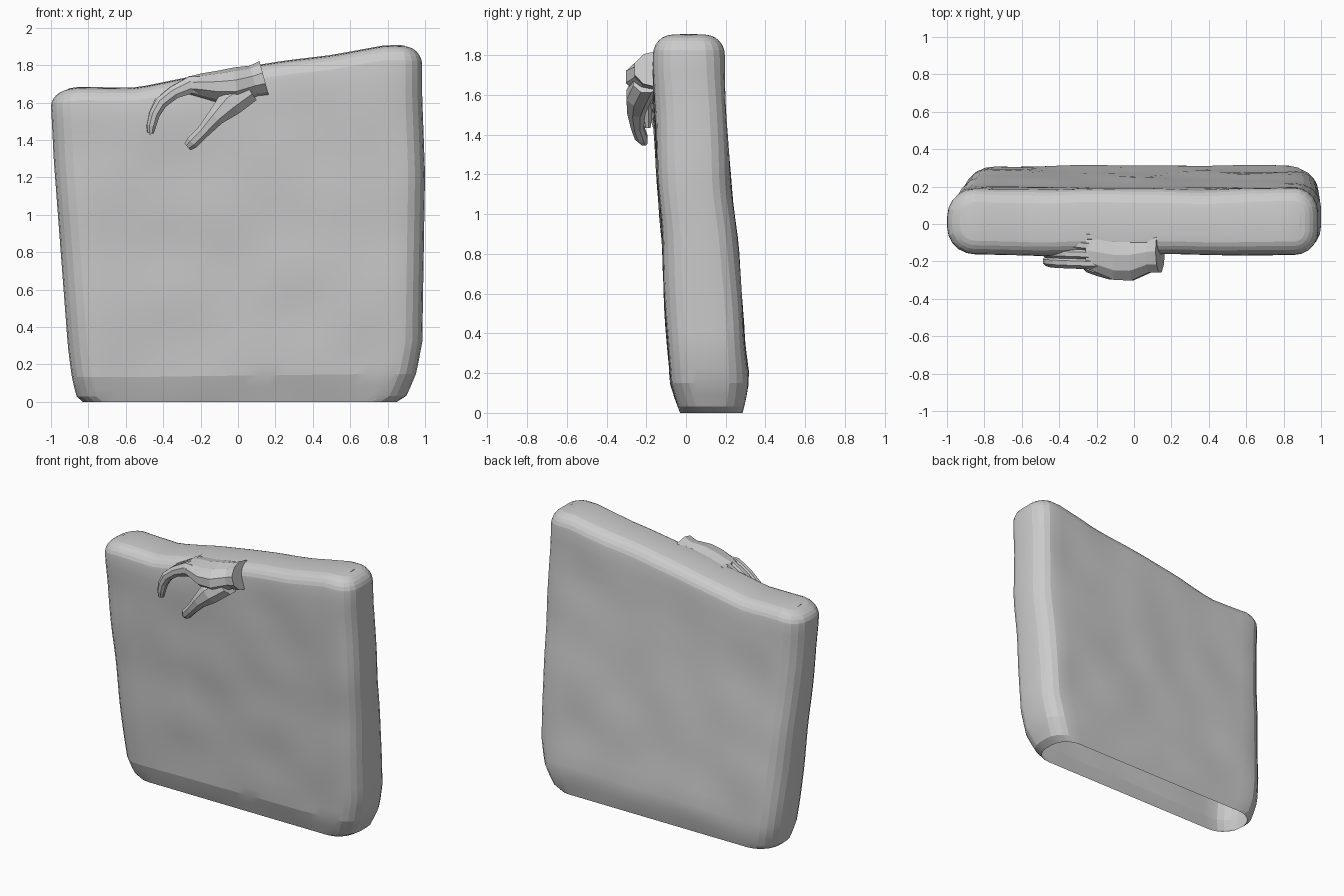
import bpy, bmesh, math
from mathutils import Vector, noise

if "Cube" in bpy.data.objects:
    bpy.data.objects.remove(bpy.data.objects["Cube"])


def lerp(table, t):
    """Piecewise-linear lookup in a list of (key, value)."""
    if t <= table[0][0]:
        return table[0][1]
    for (a, va), (b, vb) in zip(table, table[1:]):
        if t <= b:
            return va + (vb - va) * (t - a) / (b - a)
    return table[-1][1]


def loft(name, rings, cap_start=False, cap_end=False):
    """Skin closed rings of points into one object."""
    bm = bmesh.new()
    loops = [[bm.verts.new(p) for p in r] for r in rings]
    n = len(rings[0])
    for a, b in zip(loops, loops[1:]):
        for i in range(n):
            j = (i + 1) % n
            bm.faces.new((a[i], a[j], b[j], b[i]))
    if cap_start:
        bm.faces.new(loops[0][::-1])
    if cap_end:
        bm.faces.new(loops[-1])
    bmesh.ops.remove_doubles(bm, verts=bm.verts, dist=0.0005)
    bmesh.ops.recalc_face_normals(bm, faces=bm.faces)
    me = bpy.data.meshes.new(name)
    bm.to_mesh(me)
    bm.free()
    ob = bpy.data.objects.new(name, me)
    bpy.context.collection.objects.link(ob)
    return ob


# Slab silhouettes: sides, front and back by height, top edge by x
LEFT = [(0, -.83), (.03, -.865), (.14, -.89), (.3, -.91), (1.3, -.985), (1.6, -1.0)]
RIGHT = [(0, .85), (.03, .90), (.14, .95), (.3, .985), (1.2, 1.0), (1.6, .985)]
FRONT = [(0, -.03), (.13, -.075), (.5, -.10), (1.0, -.13), (1.6, -.165)]
BACK = [(0, .285), (.05, .297), (.13, .31), (.2, .31), (.6, .275), (1.0, .235),
        (1.4, .2), (1.8, .185)]
TOP = [(-.95, 1.665), (-.85, 1.68), (-.55, 1.675), (-.25, 1.735), (0, 1.78),
       (.25, 1.82), (.5, 1.85), (.8, 1.905), (.92, 1.90)]
MEAN = 1.78


def slab_ring(h, inset, flatten=False):
    xl, xr = lerp(LEFT, h * .94) + inset, lerp(RIGHT, h * 1.05) - inset
    yf, yb = lerp(FRONT, h) + inset, lerp(BACK, h) - inset
    rl, rr = max(.15 - inset, .05), max(.13 - inset, .05)
    half = (yb - yf) / 2
    rl, rr = min(rl, half), min(rr, half)
    pts = []

    def corner(cx, cy, r, start):
        for k in range(6):
            a = math.radians(start + 18 * k)
            pts.append((cx + r * math.cos(a), cy + r * math.sin(a)))

    def side(x0, x1, y):
        for k in range(1, 24):
            pts.append((x0 + (x1 - x0) * k / 24, y))

    corner(xl + rl, yf + rl, rl, 180)
    side(xl + rl, xr - rr, yf)
    corner(xr - rr, yf + rr, rr, 270)
    corner(xr - rr, yb - rr, rr, 0)
    side(xr - rr, xl + rl, yb)
    corner(xl + rl, yb - rl, rl, 90)
    out = []
    for x, y in pts:
        if flatten:
            y = (yf + yb) / 2
        z = h * lerp(TOP, x) / MEAN
        w = .012 * noise.noise(Vector((x * 3, y * 3, z * 3))) * min(1, z * 4)
        out.append((x, y + w, z))
    return out


# Leaning rounded slab, open underneath
R = .095
rings = [slab_ring(h, 0) for h in (0, .03, .08, .14, .2, .3)]
rings += [slab_ring(.3 + (MEAN - R - .3) * k / 18, 0) for k in range(1, 19)]
for k in range(1, 7):
    a = math.pi / 12 * k
    rings.append(slab_ring(MEAN - R * (1 - math.sin(a)), R * (1 - math.cos(a))))
rings.append(slab_ring(MEAN + .004, R, True))
slab = loft("leaning_slab", rings)
bpy.context.view_layer.objects.active = slab
slab.select_set(True)
bpy.ops.object.shade_smooth_by_angle(angle=math.radians(12))


def limb(name, sections, sides=8):
    """Faceted limb: sections are (x, y, z, half depth in y, half thickness)."""
    c = [Vector(s[:3]) for s in sections]
    rings = []
    for i, s in enumerate(sections):
        t = c[min(i + 1, len(c) - 1)] - c[max(i - 1, 0)]
        n = Vector((-t.z, 0, t.x)).normalized()
        rings.append([c[i] + Vector((0, s[3] * math.cos(a), 0)) + n * s[4] * math.sin(a)
                      for a in [2 * math.pi * (k + .5) / sides for k in range(sides)]])
    return loft(name, rings, True, True)


# Palm with flared wrist
limb("palm", [(.14, -.145, 1.73, .12, .095), (.085, -.15, 1.715, .115, .085),
              (-.01, -.165, 1.69, .145, .098), (-.11, -.165, 1.685, .14, .085),
              (-.2, -.15, 1.69, .115, .065), (-.26, -.14, 1.69, .1, .05)], 10)

# Thumb hanging down in front
limb("thumb", [(.06, -.2, 1.67, .07, .075), (-.04, -.235, 1.60, .07, .08),
               (-.12, -.25, 1.52, .05, .05), (-.19, -.245, 1.44, .035, .037),
               (-.245, -.225, 1.385, .035, .037), (-.27, -.213, 1.362, .022, .025)])

# Four curled fingers, the far ones sinking into the slab
for i, name in enumerate(("index", "middle", "ring", "little")):
    y, s = -.215 + .048 * i, (1, 1.03, .97, .85)[i]
    path = [(-.16, 1.69, .05), (-.25, 1.695, .05), (-.34, 1.655, .038),
            (-.41, 1.60, .036), (-.445, 1.54, .031), (-.463, 1.475, .027),
            (-.467, 1.435, .018)]
    limb(name + "_finger", [(-.16 + (x + .16) * s, y + .02 * k / 6,
                             1.69 + (z - 1.69) * s, min(r, .032), r)
                            for k, (x, z, r) in enumerate(path)])
